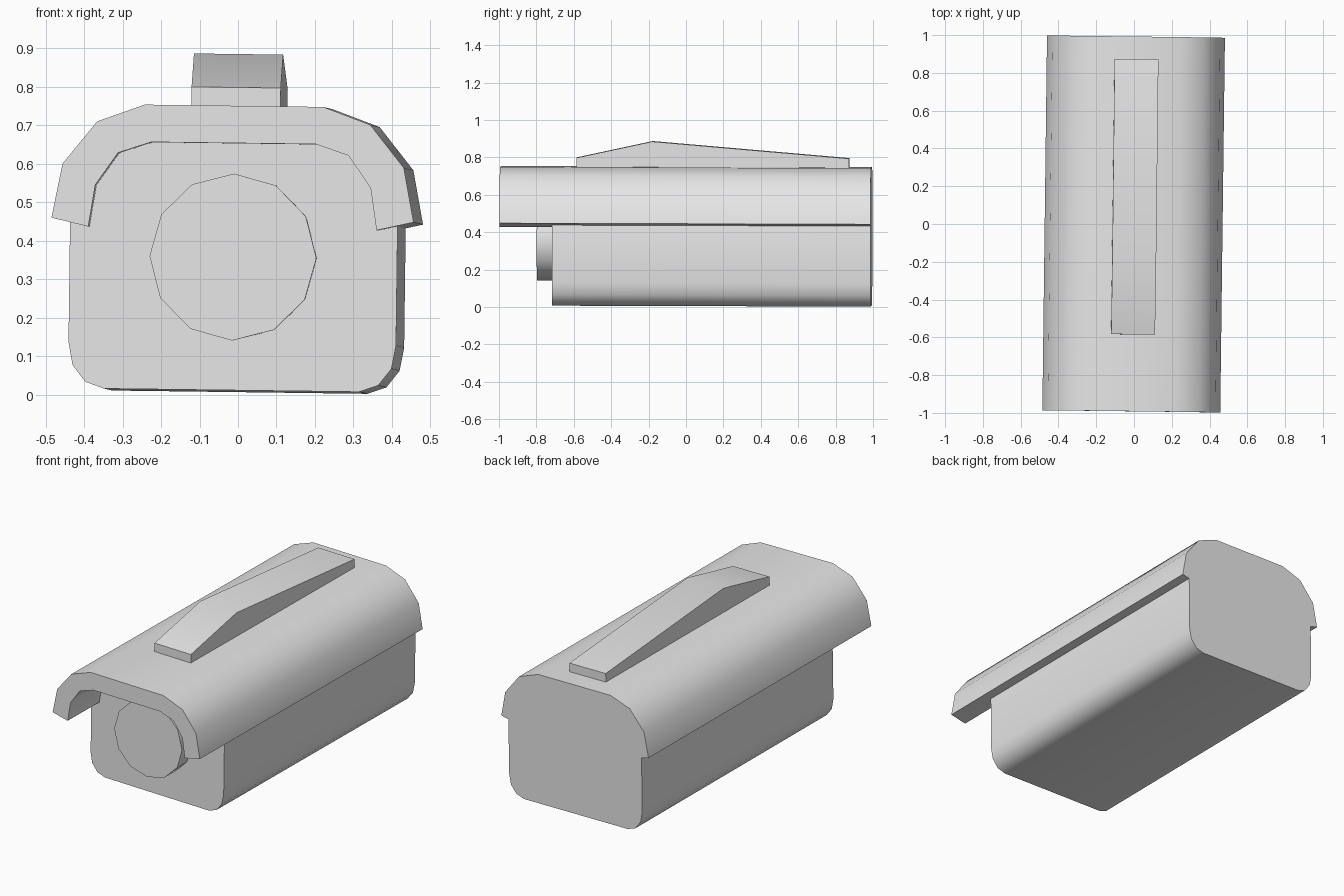
import bpy, bmesh, math
from mathutils import Matrix, Vector

cube = bpy.data.objects.get("Cube")
if cube:
    bpy.data.objects.remove(cube, do_unlink=True)

# Single light grey finish
grey = bpy.data.materials.new("light_grey")
grey.use_nodes = True
COLOUR = (0.8, 0.8, 0.8, 1)
grey.diffuse_color = COLOUR
grey.node_tree.nodes["Principled BSDF"].inputs["Base Color"].default_value = COLOUR

# The whole housing sits with a very slight tilt
PIVOT = Vector((0, 0, 0.6))
TILT = (Matrix.Translation(PIVOT) @ Matrix.Rotation(-0.0125, 4, 'Z')
        @ Matrix.Rotation(0.013, 4, 'Y') @ Matrix.Rotation(-0.003, 4, 'X')
        @ Matrix.Translation(-PIVOT))


def extrude(name, ring, offset):
    """Close a ring of points and extrude it along the offset."""
    bm = bmesh.new()
    face = bm.faces.new([bm.verts.new(p) for p in ring])
    result = bmesh.ops.extrude_face_region(bm, geom=[face], use_keep_orig=True)
    moved = [g for g in result["geom"] if isinstance(g, bmesh.types.BMVert)]
    bmesh.ops.translate(bm, verts=moved, vec=offset)
    bmesh.ops.recalc_face_normals(bm, faces=bm.faces)
    bmesh.ops.transform(bm, matrix=TILT, verts=bm.verts)
    mesh = bpy.data.meshes.new(name)
    bm.to_mesh(mesh)
    bm.free()
    mesh.materials.append(grey)
    mesh.shade_smooth()
    mesh.set_sharp_from_angle(angle=math.radians(40))
    obj = bpy.data.objects.new(name, mesh)
    bpy.context.collection.objects.link(obj)
    return obj


def mirrored(half):
    """Right-hand points followed by their mirror image in reverse."""
    return half + [(-x, z) for x, z in reversed(half)]


def along_y(name, section, front, back):
    return extrude(name, [(x, front, z) for x, z in section], (0, back - front, 0))


# Sunshield: a thick arched cover, open underneath
outer = [(0.471, 0.451), (0.444, 0.592), (0.355, 0.703), (0.232, 0.748)]
inner = [(0.375, 0.429), (0.358, 0.538), (0.300, 0.622), (0.214, 0.651)]
along_y("sunshield", mirrored(outer) + mirrored(inner)[::-1], -0.992, 0.992)

# Main body with rounded lower corners, its top tucked into the sunshield
body = [(0.332, 0.009), (0.381, 0.026), (0.415, 0.070), (0.426, 0.130),
        (0.426, 0.500), (0.400, 0.580), (0.330, 0.670), (0.220, 0.700)]
along_y("main_body", mirrored(body), -0.71, 0.992)

# Twelve-sided lens
lens = [(0.217 * math.sin(i * math.pi / 6), 0.355 + 0.217 * math.cos(i * math.pi / 6))
        for i in range(12)]
along_y("lens", lens, -0.795, -0.70)

# Sloped ridge on top of the sunshield
ridge = [(-0.585, 0.72), (-0.585, 0.797), (-0.18, 0.885), (0.872, 0.797), (0.872, 0.72)]
extrude("top_ridge", [(-0.116, y, z) for y, z in ridge], (0.232, 0, 0))
